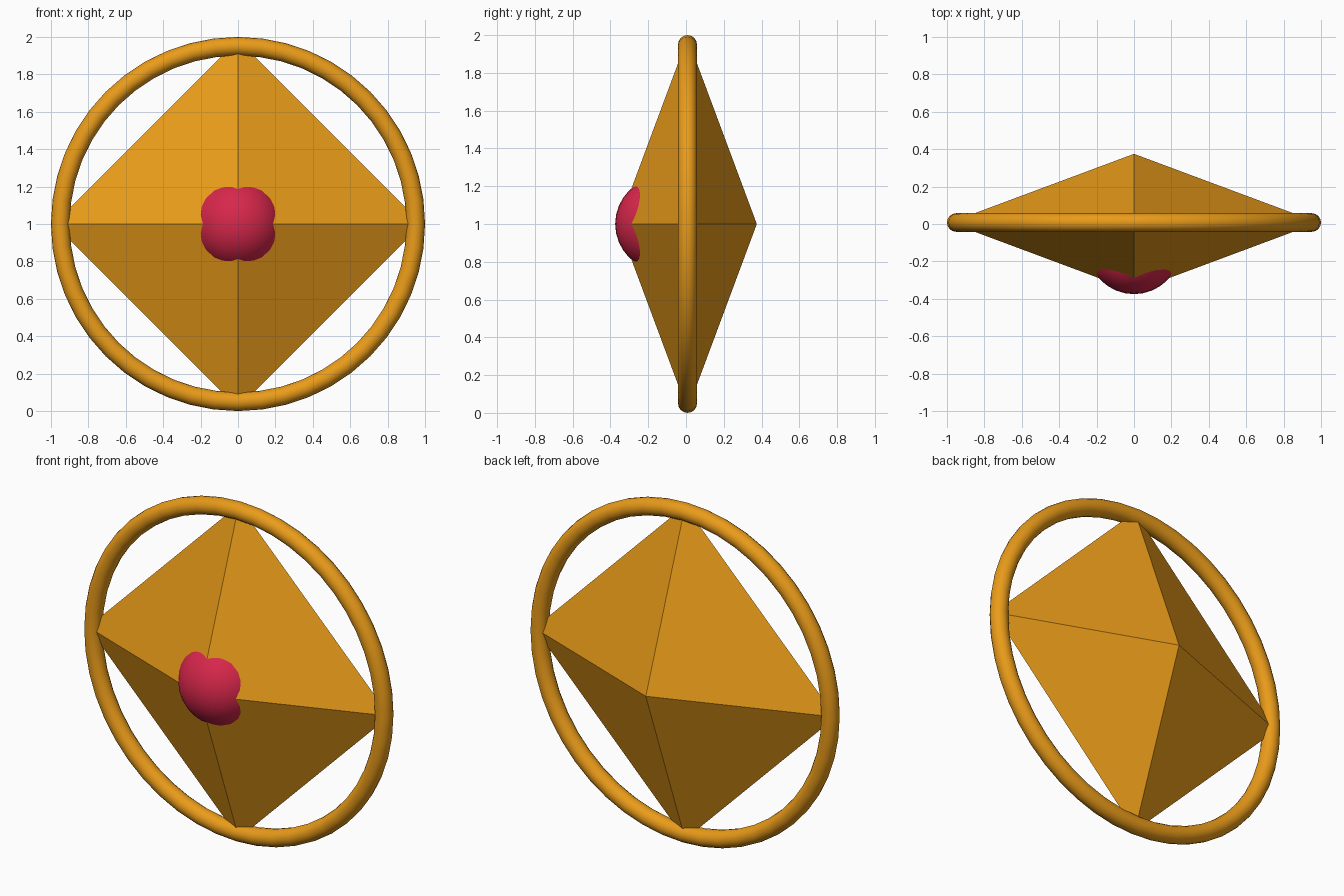
import bpy, bmesh, math

if "Cube" in bpy.data.objects:
    bpy.data.objects.remove(bpy.data.objects["Cube"])

RING_Y = 0.008


def material(name, color):
    mat = bpy.data.materials.new(name)
    mat.diffuse_color = color
    mat.use_nodes = True
    mat.node_tree.nodes["Principled BSDF"].inputs["Base Color"].default_value = mat.diffuse_color
    return mat


gold = material("gold", (0.82, 0.33, 0.01, 1))
red = material("red", (0.68, 0.02, 0.07, 1))


def finish(name, mat, smooth):
    obj = bpy.context.object
    obj.name = name
    obj.data.materials.append(mat)
    if smooth:
        bpy.ops.object.shade_smooth()
    return obj


# Upright hoop
bpy.ops.mesh.primitive_torus_add(
    major_radius=0.95, minor_radius=0.05, major_segments=48, minor_segments=16,
    location=(0, RING_Y, 1), rotation=(math.pi / 2, 0, 0))
finish("ring", gold, True)

# Flat-faced eight-sided crystal, its corners buried in the hoop
bm = bmesh.new()
for axis, reach in enumerate((0.985, 0.367, 0.985)):
    for side in (-1, 1):
        co = [0, RING_Y, 1]
        co[axis] += side * reach
        bm.verts.new(co)
bmesh.ops.convex_hull(bm, input=bm.verts)
bmesh.ops.recalc_face_normals(bm, faces=bm.faces)
mesh = bpy.data.meshes.new("crystal")
bm.to_mesh(mesh)
bm.free()
crystal = bpy.data.objects.new("crystal", mesh)
mesh.materials.append(gold)
bpy.context.collection.objects.link(crystal)

# Ball showing through the front point
bpy.ops.mesh.primitive_uv_sphere_add(
    segments=32, ring_count=16, radius=0.25, location=(0, -0.125, 1))
finish("front_gem", red, True)
